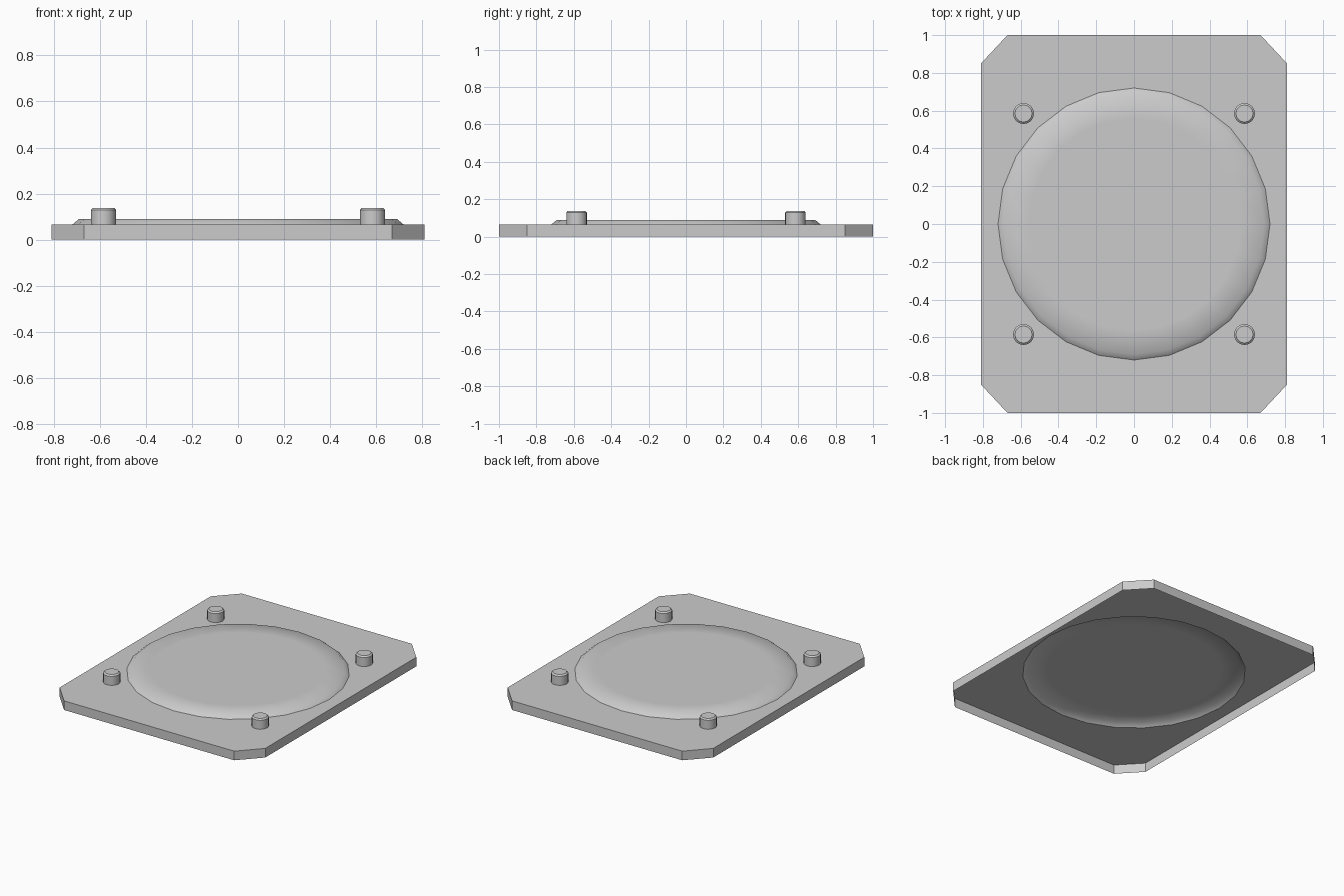
import bpy, bmesh, math

if "Cube" in bpy.data.objects:
    bpy.data.objects.remove(bpy.data.objects["Cube"])

PLATE_Z = 0.065
DISC_R = 0.72
DISC_SIDES = 24


def finish(name, bm, smooth_angle=None):
    bm.normal_update()
    mesh = bpy.data.meshes.new(name)
    bm.to_mesh(mesh)
    bm.free()
    obj = bpy.data.objects.new(name, mesh)
    bpy.context.collection.objects.link(obj)
    if smooth_angle:
        bpy.ops.object.select_all(action='DESELECT')
        obj.select_set(True)
        bpy.context.view_layer.objects.active = obj
        bpy.ops.object.shade_smooth_by_angle(angle=math.radians(smooth_angle))
    return obj


def ring(bm, r, z, sides, cx=0, cy=0):
    return [bm.verts.new((cx + r * math.cos(2 * math.pi * i / sides),
                          cy + r * math.sin(2 * math.pi * i / sides), z))
            for i in range(sides)]


def bridge(bm, lower, upper):
    n = len(lower)
    for i in range(n):
        j = (i + 1) % n
        bm.faces.new((lower[i], lower[j], upper[j], upper[i]))


def loop_edges(bm, verts):
    return [bm.edges.new((verts[i], verts[(i + 1) % len(verts)]))
            for i in range(len(verts))]


def turned(name, profile, sides, cx=0, cy=0, smooth_angle=50):
    """Open-bottomed round part from (radius, z) pairs, capped on top."""
    bm = bmesh.new()
    rings = [ring(bm, r, z, sides, cx, cy) for r, z in profile]
    for lower, upper in zip(rings, rings[1:]):
        bridge(bm, lower, upper)
    bm.faces.new(rings[-1])
    return finish(name, bm, smooth_angle)


# Plate: thin open-bottomed tray with clipped corners and a round opening
outline = [(0.81, -0.85), (0.81, 0.85), (0.67, 1), (-0.67, 1),
           (-0.81, 0.85), (-0.81, -0.85), (-0.67, -1), (0.67, -1)]
bm = bmesh.new()
top = [bm.verts.new((x, y, PLATE_Z)) for x, y in outline]
hole = ring(bm, DISC_R, PLATE_Z, DISC_SIDES)
edges = loop_edges(bm, top) + loop_edges(bm, hole)
bmesh.ops.triangle_fill(bm, edges=edges, use_beauty=True, normal=(0, 0, 1))
bmesh.ops.dissolve_limit(bm, angle_limit=0.01, verts=[], edges=[])
bottom = [bm.verts.new((x, y, 0)) for x, y in outline]
bridge(bm, bottom, top)
finish("base_plate", bm)

# Raised round panel with a softly sloped rim
turned("raised_disc", [(DISC_R, PLATE_Z), (0.69, 0.09), (0.56, 0.09)], DISC_SIDES)

# Four corner pegs with chamfered tops
for sx in (-1, 1):
    for sy in (-1, 1):
        turned("corner_peg", [(0.055, PLATE_Z), (0.055, 0.129), (0.045, 0.138)],
               20, 0.585 * sx, 0.585 * sy, 30)
